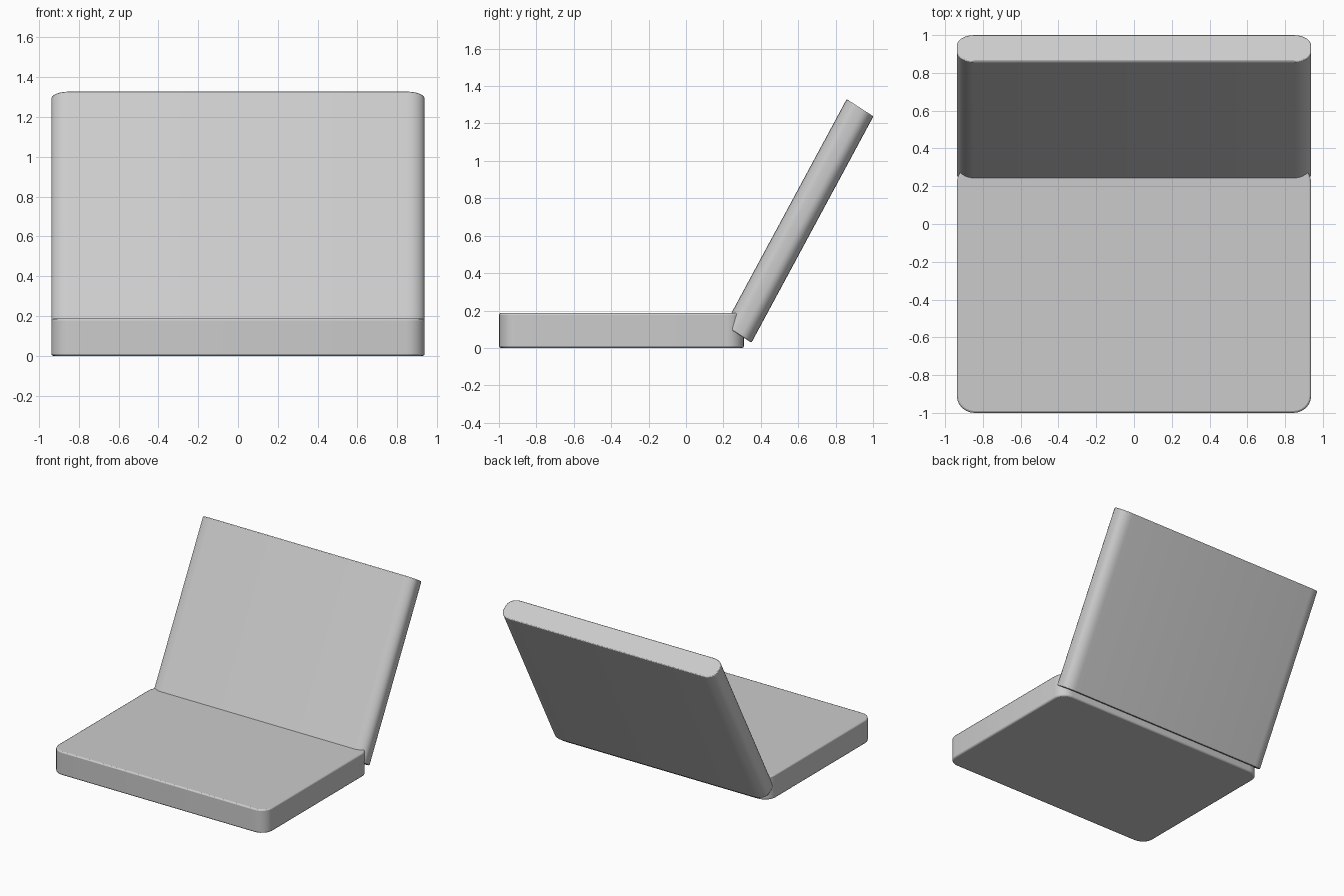
import bpy, bmesh
from math import sin, cos, pi
from mathutils import Vector

if "Cube" in bpy.data.objects:
    bpy.data.objects.remove(bpy.data.objects["Cube"])

HALF_W = 0.938


def rounded_slab(name, centre, u, v, axis, ru, rv, bevel, segs=6):
    """Extrude a rounded rectangle (half sides u, v; corner radii ru, rv) along axis."""
    centre, u, v, axis = map(Vector, (centre, u, v, axis))
    ulen, vlen = u.length, v.length
    bm = bmesh.new()
    ring = []
    for q, (su, sv) in enumerate([(1, 1), (-1, 1), (-1, -1), (1, -1)]):
        for i in range(segs + 1):
            a = (q + i / segs) * pi / 2
            pu = su * (ulen - ru) + ru * cos(a)
            pv = sv * (vlen - rv) + rv * sin(a)
            ring.append(bm.verts.new(centre + u * pu / ulen + v * pv / vlen))
    face = bm.faces.new(ring)
    ext = bmesh.ops.extrude_face_region(bm, geom=[face], use_keep_orig=True)
    top = [g for g in ext["geom"] if isinstance(g, bmesh.types.BMVert)]
    bmesh.ops.translate(bm, verts=top, vec=axis)
    bmesh.ops.recalc_face_normals(bm, faces=bm.faces)
    mesh = bpy.data.meshes.new(name)
    bm.to_mesh(mesh)
    bm.free()
    obj = bpy.data.objects.new(name, mesh)
    bpy.context.collection.objects.link(obj)
    # Small softened rim around both end faces
    mod = obj.modifiers.new("soft_rim", "BEVEL")
    mod.width = bevel
    mod.segments = 2
    mod.limit_method = "ANGLE"
    mod.angle_limit = 0.8
    bpy.ops.object.select_all(action="DESELECT")
    obj.select_set(True)
    bpy.context.view_layer.objects.active = obj
    bpy.ops.object.shade_smooth_by_angle(angle=0.9)
    return obj


# Flat base, corners rounded in plan
rounded_slab("base", (0, -0.345, 0), (HALF_W, 0, 0), (0, 0.655, 0),
             (0, 0, 0.187), 0.095, 0.09, 0.01)

# Leaning lid, long side edges rounded, lower end sunk into the base
front_low = Vector((0, 0.207, 0.120))
back_low = Vector((0, 0.350, 0.028))
rounded_slab("lid", (front_low + back_low) / 2, (HALF_W, 0, 0),
             (back_low - front_low) / 2, (0, 0.652, 1.210), 0.09, 0.065, 0.006)
